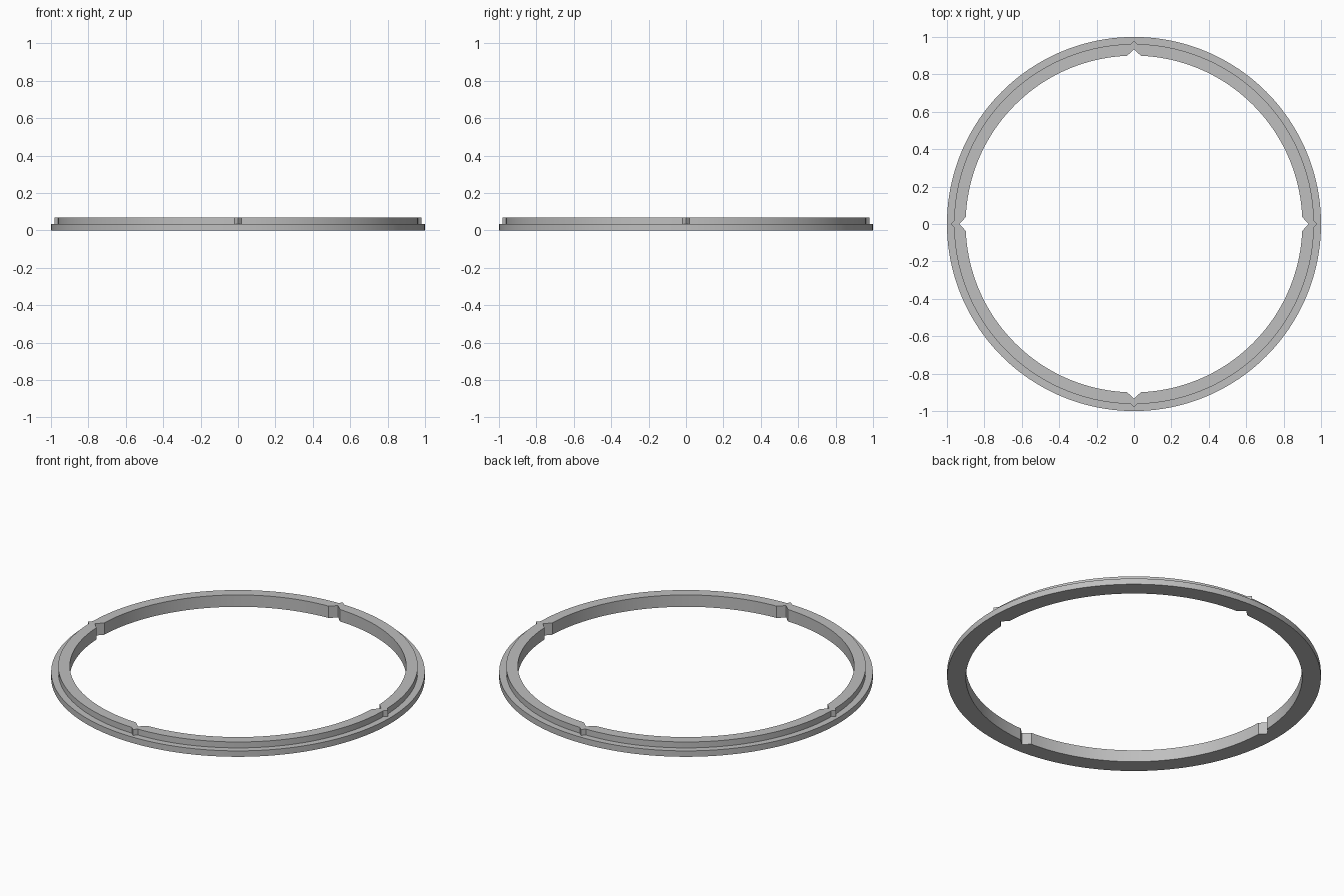
import bpy, bmesh
from math import sin, cos, asin, pi, radians

cube = bpy.data.objects.get("Cube")
if cube:
    bpy.data.objects.remove(cube, do_unlink=True)

BASE_R, STEP_R, INNER_R = 1.0, 0.962, 0.90
STEP_Z, TOP_Z = 0.035, 0.07
RIB_W, RIB_TIP = 0.019, 0.981
NOTCH_W, NOTCH_TIP = 0.037, 0.934

# Material
grey = bpy.data.materials.new("light grey")
grey.use_nodes = True
grey.diffuse_color = (0.52, 0.52, 0.52, 1)
grey.node_tree.nodes["Principled BSDF"].inputs["Base Color"].default_value = grey.diffuse_color

# Angles around one quarter, with extra stations for the V ribs and V notches
rib_a = asin(RIB_W / STEP_R)
notch_a = asin(NOTCH_W / INNER_R)
STEPS = 40
arc = [notch_a + (pi / 2 - 2 * notch_a) * i / STEPS for i in range(STEPS + 1)]
quarter = [0, rib_a] + arc + [pi / 2 - rib_a]


def v_radius(a, half_angle, tip, radius, half_width):
    """Radius at angle a of a circle with a straight-sided V centred on 0."""
    off = min(a, pi / 2 - a)
    if off >= half_angle - 1e-6:
        return radius
    edge = radius * cos(half_angle)
    slope = (tip - edge) / half_width
    return tip / (cos(off) + slope * sin(off))


# Stepped ring swept as one closed profile
bm = bmesh.new()
sections = []
for q in range(4):
    for a in quarter:
        step = v_radius(a, rib_a, RIB_TIP, STEP_R, RIB_W)
        inner = v_radius(a, notch_a, NOTCH_TIP, INNER_R, NOTCH_W)
        profile = [(inner, 0), (BASE_R, 0), (BASE_R, STEP_Z),
                   (step, STEP_Z), (step, TOP_Z), (inner, TOP_Z)]
        t = a + q * pi / 2
        sections.append([bm.verts.new((r * cos(t), r * sin(t), z)) for r, z in profile])

for i, sec in enumerate(sections):
    nxt = sections[(i + 1) % len(sections)]
    for j in range(len(sec)):
        k = (j + 1) % len(sec)
        bm.faces.new((sec[j], nxt[j], nxt[k], sec[k]))
bmesh.ops.recalc_face_normals(bm, faces=bm.faces)

mesh = bpy.data.meshes.new("stepped_ring")
bm.to_mesh(mesh)
bm.free()
mesh.materials.append(grey)
ring = bpy.data.objects.new("stepped_ring", mesh)
bpy.context.collection.objects.link(ring)

bpy.ops.object.select_all(action='DESELECT')
ring.select_set(True)
bpy.context.view_layer.objects.active = ring
bpy.ops.object.shade_smooth_by_angle(angle=radians(30))
